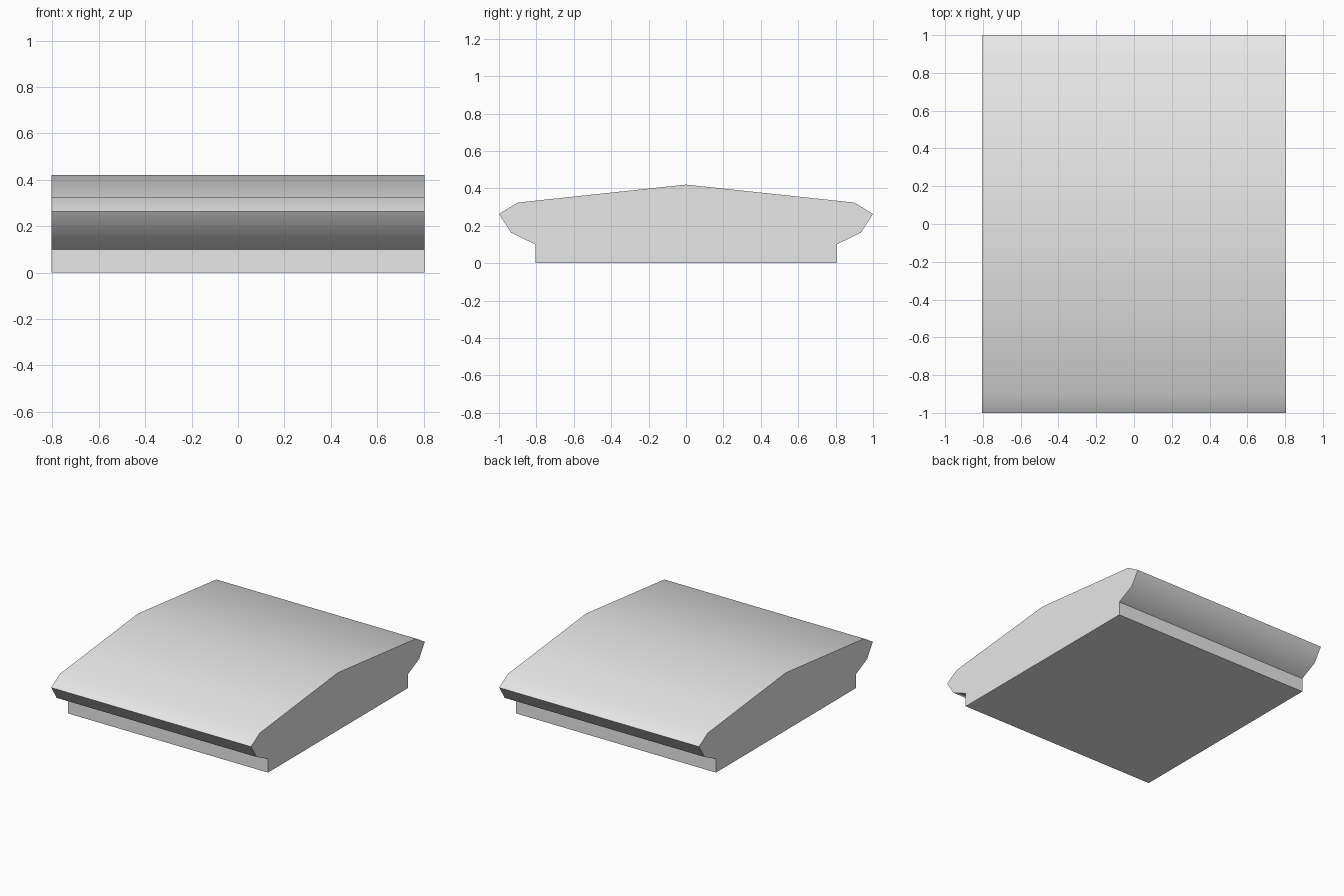
import bpy
import bmesh
import math

cube = bpy.data.objects.get("Cube")
if cube:
    bpy.data.objects.remove(cube, do_unlink=True)

# Plain grey material
grey = bpy.data.materials.new("light_grey")
grey.use_nodes = True
colour = (0.8, 0.8, 0.8, 1.0)
grey.diffuse_color = colour
grey.node_tree.nodes["Principled BSDF"].inputs["Base Color"].default_value = colour

# Half of the end profile (y, z), from the base up to just below the ridge
HALF_WIDTH = 0.805
half = [(0.805, 0.0), (0.805, 0.1), (0.935, 0.163), (1.0, 0.263), (0.9, 0.324)]
ridge = [(0.0, 0.42)]
profile = half + ridge + [(-y, z) for y, z in reversed(half)]

# Slab: the profile extruded across the width
bm = bmesh.new()
end = bm.faces.new([bm.verts.new((-HALF_WIDTH, y, z)) for y, z in profile])
result = bmesh.ops.extrude_face_region(bm, geom=[end], use_keep_orig=True)
moved = [g for g in result["geom"] if isinstance(g, bmesh.types.BMVert)]
bmesh.ops.translate(bm, verts=moved, vec=(2 * HALF_WIDTH, 0, 0))
bmesh.ops.recalc_face_normals(bm, faces=bm.faces)

mesh = bpy.data.meshes.new("ridged_slab")
bm.to_mesh(mesh)
bm.free()
mesh.materials.append(grey)
slab = bpy.data.objects.new("ridged_slab", mesh)
bpy.context.collection.objects.link(slab)

# Smooth the crown and lips, keep the tips, step and ends sharp
bpy.ops.object.select_all(action="DESELECT")
slab.select_set(True)
bpy.context.view_layer.objects.active = slab
bpy.ops.object.shade_smooth_by_angle(angle=math.radians(40))
